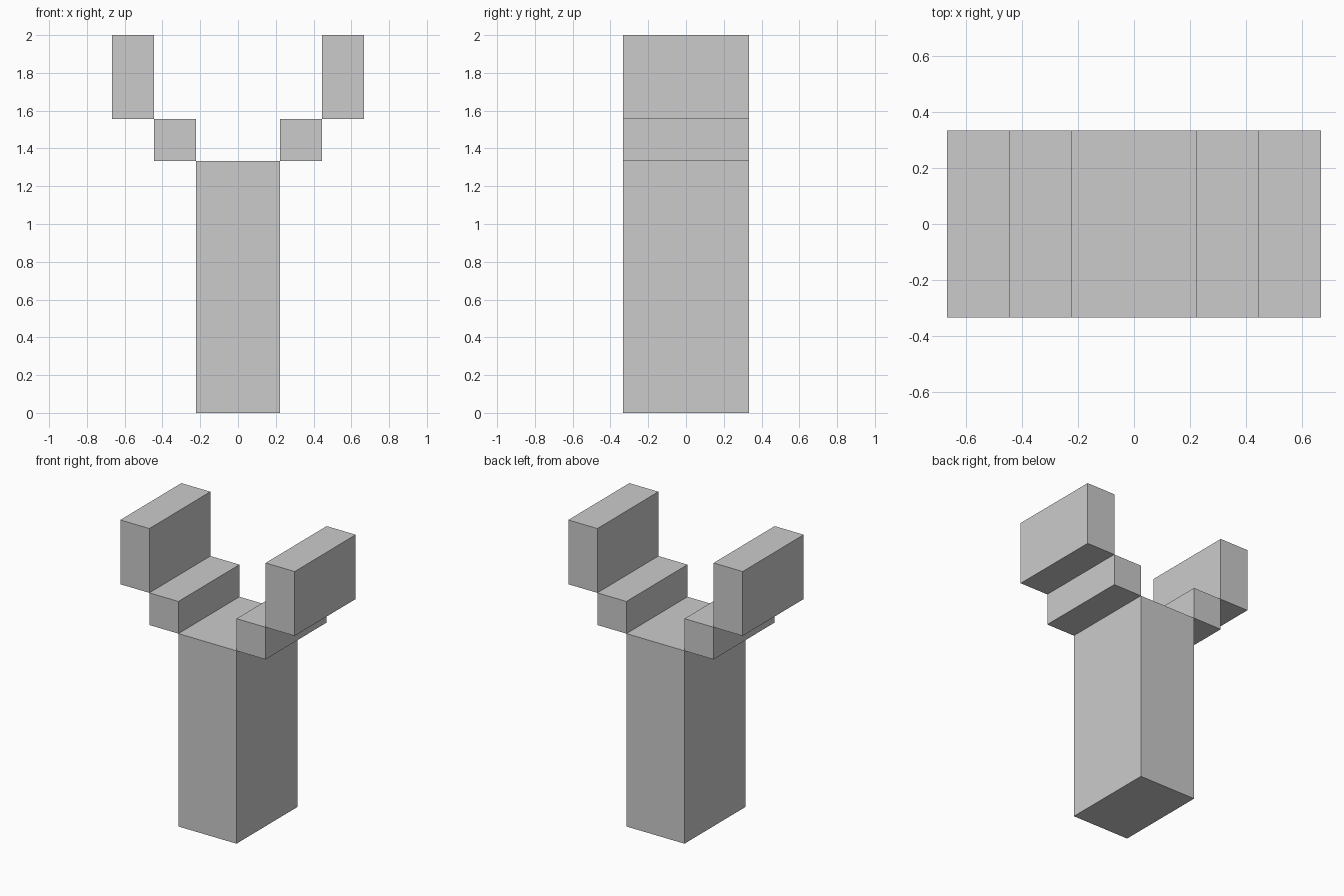
import bpy

if "Cube" in bpy.data.objects:
    bpy.data.objects.remove(bpy.data.objects["Cube"], do_unlink=True)

UNIT = 2 / 9          # grid module shared by every block
DEPTH = 3 * UNIT

# Single flat grey
grey = bpy.data.materials.new("light_grey")
grey.use_nodes = True
colour = (0.6, 0.6, 0.6, 1)
grey.diffuse_color = colour
grey.node_tree.nodes["Principled BSDF"].inputs["Base Color"].default_value = colour


def block(name, x, z, width, height):
    """Box centred on x, standing on z, sized in modules."""
    bpy.ops.mesh.primitive_cube_add(size=1, location=(x * UNIT, 0, (z + height / 2) * UNIT))
    ob = bpy.context.object
    ob.name = name
    ob.scale = (width * UNIT, DEPTH, height * UNIT)
    bpy.ops.object.transform_apply(location=False, rotation=False, scale=True)
    ob.data.materials.append(grey)
    return ob


# Central post
block("post", 0, 0, 2, 6)

# Stepped fork on each side
for side, sign in (("left", 1), ("right", -1)):
    block(side + "_step", sign * 1.5, 6, 1, 1)
    block(side + "_prong", sign * 2.5, 7, 1, 2)
